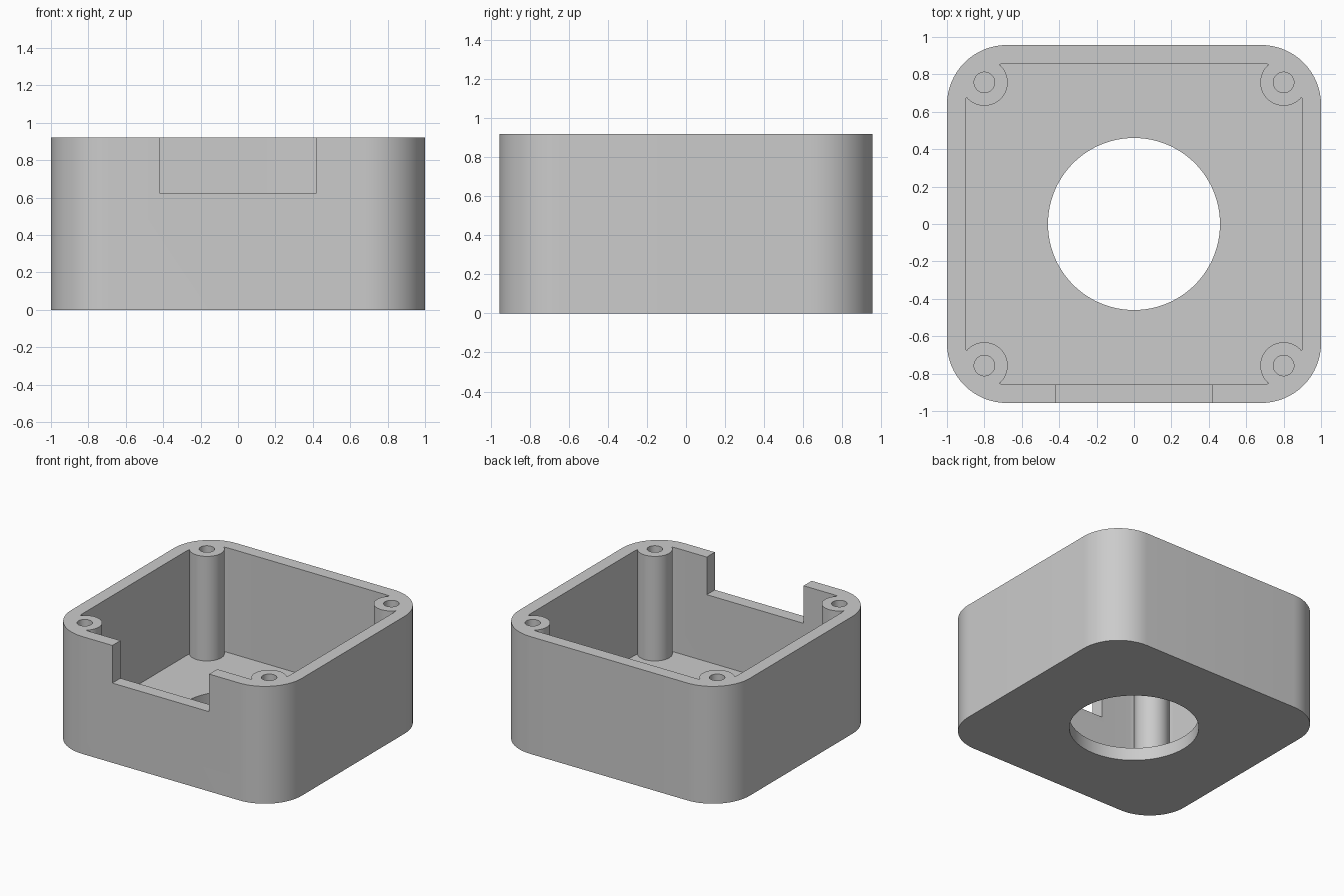
import bpy, bmesh, math

if "Cube" in bpy.data.objects:
    bpy.data.objects.remove(bpy.data.objects["Cube"], do_unlink=True)

HX, HY, HEIGHT = 1.0, 0.957, 0.92
WALL, FLOOR, RADIUS = 0.1, 0.1, 0.32
BOSS_X, BOSS_Y = 0.8, 0.757
ABOVE = HEIGHT + 0.2

grey = bpy.data.materials.new("plain_grey")
grey.use_nodes = True
colour = (0.6, 0.6, 0.6, 1)
grey.diffuse_color = colour
grey.node_tree.nodes["Principled BSDF"].inputs["Base Color"].default_value = colour


def prism(name, outline, z0, z1):
    """Extrude a flat outline between two heights."""
    bm = bmesh.new()
    base = bm.faces.new([bm.verts.new((x, y, z0)) for x, y in outline])
    top = bmesh.ops.extrude_face_region(bm, geom=[base])["geom"]
    verts = [v for v in top if isinstance(v, bmesh.types.BMVert)]
    bmesh.ops.translate(bm, verts=verts, vec=(0, 0, z1 - z0))
    bmesh.ops.recalc_face_normals(bm, faces=bm.faces)
    mesh = bpy.data.meshes.new(name)
    bm.to_mesh(mesh)
    bm.free()
    mesh.materials.append(grey)
    obj = bpy.data.objects.new(name, mesh)
    bpy.context.collection.objects.link(obj)
    return obj


def rounded(hx, hy, r, steps=16):
    points = []
    for k, (sx, sy) in enumerate([(1, 1), (-1, 1), (-1, -1), (1, -1)]):
        for i in range(steps + 1):
            a = (k + i / steps) * math.pi / 2
            points.append((sx * (hx - r) + r * math.cos(a),
                           sy * (hy - r) + r * math.sin(a)))
    return points


def circle(x, y, r, n):
    return [(x + r * math.cos(math.tau * i / n), y + r * math.sin(math.tau * i / n))
            for i in range(n)]


def cut(target, cutter):
    """Subtract the cutter from the target, then discard the cutter."""
    mod = target.modifiers.new("cut", "BOOLEAN")
    mod.operation = "DIFFERENCE"
    mod.solver = "EXACT"
    mod.object = cutter
    bpy.ops.object.select_all(action="DESELECT")
    bpy.context.view_layer.objects.active = target
    target.select_set(True)
    bpy.ops.object.modifier_apply(modifier=mod.name)
    bpy.data.objects.remove(cutter, do_unlink=True)


# Outer shell and the cavity, which leaves the corner screw posts standing
case = prism("open_case", rounded(HX, HY, RADIUS), 0, HEIGHT)
cavity = prism("cavity", rounded(HX - WALL, HY - WALL, RADIUS - WALL), FLOOR, ABOVE)
corners = [(sx * BOSS_X, sy * BOSS_Y) for sx in (-1, 1) for sy in (-1, 1)]
for x, y in corners:
    cut(cavity, prism("post", circle(x, y, 0.125, 48), -0.1, ABOVE + 0.1))
cut(case, cavity)

# Blind screw holes
for x, y in corners:
    cut(case, prism("screw_hole", circle(x, y, 0.055, 32), FLOOR, ABOVE))

# Round opening in the floor
cut(case, prism("floor_opening", circle(0, 0, 0.46, 96), -0.1, FLOOR + 0.1))

# Notch in the front wall
notch = [(-0.42, -HY - 0.1), (0.42, -HY - 0.1), (0.42, -0.8), (-0.42, -0.8)]
cut(case, prism("front_notch", notch, 0.625, ABOVE))

bpy.ops.object.select_all(action="DESELECT")
case.select_set(True)
bpy.context.view_layer.objects.active = case
bpy.ops.object.shade_smooth_by_angle(angle=math.radians(30))
